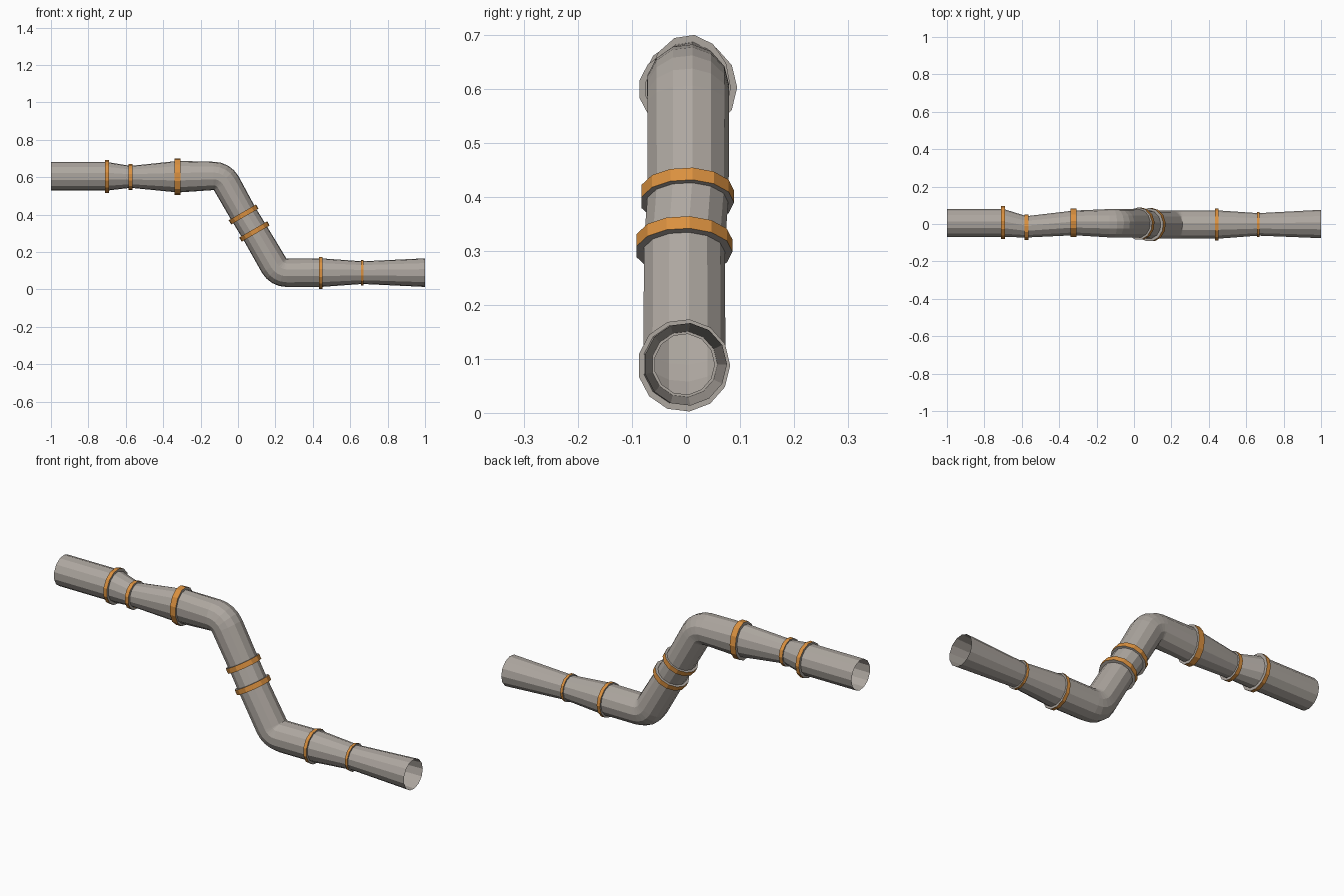
import bpy, bmesh
from math import sin, cos, pi, radians

if "Cube" in bpy.data.objects:
    bpy.data.objects.remove(bpy.data.objects["Cube"])

SIDES = 13

def material(name, color):
    m = bpy.data.materials.new(name)
    m.diffuse_color = color
    m.use_nodes = True
    m.node_tree.nodes["Principled BSDF"].inputs["Base Color"].default_value = m.diffuse_color
    return m

steel = material("dull_steel", (0.42, 0.385, 0.35, 1))
orange = material("clamp_orange", (0.70, 0.28, 0.05, 1))

def loft(name, sections, orange_strip=None):
    """Skin rings (x, y, z, tilt, ry, rz) into an open flat-faced tube."""
    bm = bmesh.new()
    rings = []
    for x, y, z, tilt, ry, rz in sections:
        ring = []
        for i in range(SIDES):
            a = 2 * pi * i / SIDES
            up = rz * sin(a)
            ring.append(bm.verts.new((x + up * sin(tilt), y + ry * cos(a), z + up * cos(tilt))))
        rings.append(ring)
    for s, (a, b) in enumerate(zip(rings, rings[1:])):
        for i in range(SIDES):
            j = (i + 1) % SIDES
            f = bm.faces.new((a[i], a[j], b[j], b[i]))
            f.material_index = int(s == orange_strip)
    me = bpy.data.meshes.new(name)
    bm.to_mesh(me)
    bm.free()
    me.materials.append(steel)
    me.materials.append(orange)
    ob = bpy.data.objects.new(name, me)
    bpy.context.collection.objects.link(ob)
    return ob

def elbow(px, pz, y, r, start, end, sign, steps=4):
    """Rings fanned about the sharp inner corner of a bend."""
    out = []
    for k in range(steps + 1):
        t = radians(start + (end - start) * k / steps)
        out.append((px + sign * r * sin(t), y, pz + sign * r * cos(t), t, r, r * 0.99))
    return out

TILT = radians(60)
R = 0.077

# pipe: upper run, bend down, sloped run, bend back, lower run
path = [(-1, 0.005, 0.605, 0, 0.076, 0.077),
        (-0.70, 0.005, 0.605, 0, 0.076, 0.077),
        (-0.575, -0.016, 0.602, 0, 0.058, 0.059),
        (-0.32, 0.005, 0.603, 0, 0.067, 0.085)]
path += elbow(-0.13, 0.53, 0.003, R, 0, 60, 1)
path += [(0.03, 0.003, 0.402, TILT, 0.076, 0.073),
         (0.088, -0.004, 0.308, TILT, 0.076, 0.073)]
path += elbow(0.26, 0.166, -0.004, R, 60, 0, -1)
path += [(0.445, -0.004, 0.09, 0, 0.077, 0.077),
         (0.665, -0.003, 0.09, 0, 0.061, 0.061),
         (1, -0.001, 0.09, 0, 0.077, 0.077)]
loft("pipe", path)

# clamps: raised bands, orange outside and steel on the sides
clamps = [(-0.70, 0.006, 0.603, 0, 0.089, 0.089, 0.020),
          (-0.575, -0.018, 0.600, 0, 0.070, 0.070, 0.020),
          (-0.323, 0.006, 0.603, 0, 0.077, 0.098, 0.032),
          (0.03, 0.002, 0.401, TILT, 0.087, 0.085, 0.026),
          (0.088, -0.004, 0.310, TILT, 0.090, 0.087, 0.026),
          (0.443, -0.004, 0.088, 0, 0.086, 0.086, 0.018),
          (0.665, -0.003, 0.090, 0, 0.068, 0.069, 0.014)]
for n, (x, y, z, t, ry, rz, w) in enumerate(clamps):
    def ring(side, k):
        d = side * w / 2
        return (x + d * cos(t), y, z - d * sin(t), t, ry * k, rz * k)
    loft(f"clamp_{n + 1}", [ring(-1, 0.82), ring(-1, 1), ring(1, 1), ring(1, 0.82)], 1)
